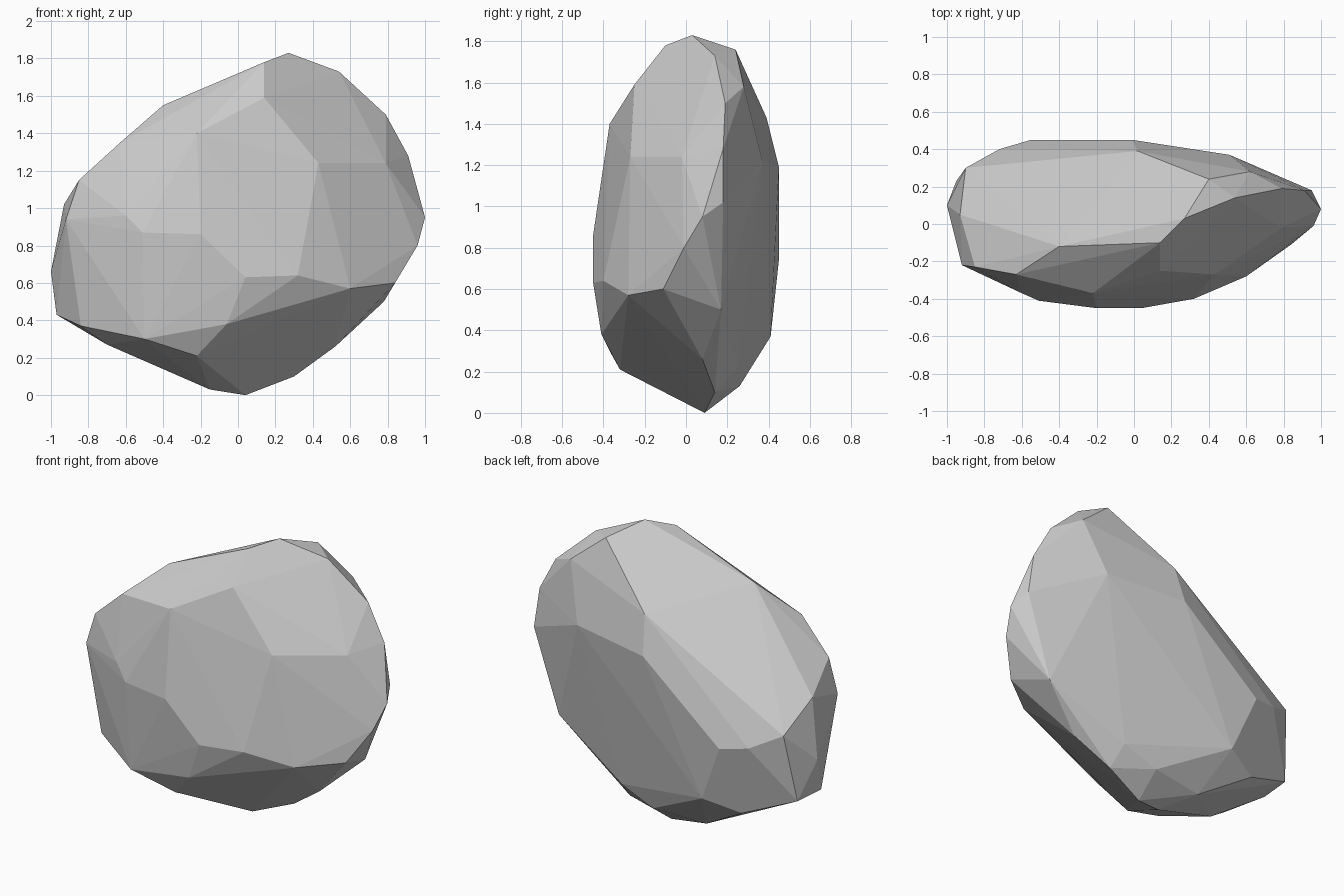
import bpy, bmesh, math

# Facet corners of the boulder, grouped by the side they sit on
front = [(-.2, -.45, .86), (.04, -.45, .63), (-.51, -.41, .87), (.32, -.4, .64),
         (-.06, -.41, .38), (-.22, -.32, .21), (-.5, -.37, .3), (-.22, -.37, 1.4),
         (.14, -.25, 1.59), (.43, -.27, 1.24), (-.6, -.37, .96), (.6, -.28, .57)]
back = [(.51, .37, 1.22), (.28, .25, .22), (.05, .26, .13), (-.4, .41, .37),
        (-.55, .45, .74), (-.01, .45, 1.19), (.02, .39, 1.43), (-.72, .4, .77),
        (.4, .24, 1.76), (.62, .28, 1.58), (-.62, .32, .3), (-.3, .22, .11)]
left = [(-.9, .3, .86), (-.95, .23, .43), (-.93, .05, 1.02), (-.92, -.22, .94),
        (-1, .1, .66), (-.84, -.18, .37), (-.97, .02, .43)]
right = [(.79, -.02, 1.24), (.95, .18, 1.02), (.91, .18, 1.28), (1, .08, .95),
         (.96, -.01, .8), (.84, -.11, .6), (.78, .17, .5), (.52, .08, .26)]
top = [(.27, .03, 1.83), (.14, -.1, 1.78), (.54, .14, 1.73), (.79, .19, 1.5),
       (-.4, -.12, 1.55), (-.85, -.23, 1.15), (-.63, -.27, 1.35)]
bottom = [(.04, .09, 0), (.3, .14, .1), (-.15, .04, .03), (-.7, -.14, .27)]

# Shrink-wrap the corners into one convex stone and merge near-flat facets
bm = bmesh.new()
for co in front + back + left + right + top + bottom:
    bm.verts.new(co)
hull = bmesh.ops.convex_hull(bm, input=bm.verts[:])
inner = [v for v in set(hull["geom_interior"] + hull["geom_unused"])
         if isinstance(v, bmesh.types.BMVert)]
bmesh.ops.delete(bm, geom=inner, context='VERTS')
bmesh.ops.dissolve_limit(bm, angle_limit=math.radians(2),
                         verts=bm.verts[:], edges=bm.edges[:])
bmesh.ops.recalc_face_normals(bm, faces=bm.faces[:])

mesh = bpy.data.meshes.new("boulder")
bm.to_mesh(mesh)
bm.free()
boulder = bpy.data.objects.new("boulder", mesh)
bpy.context.collection.objects.link(boulder)
